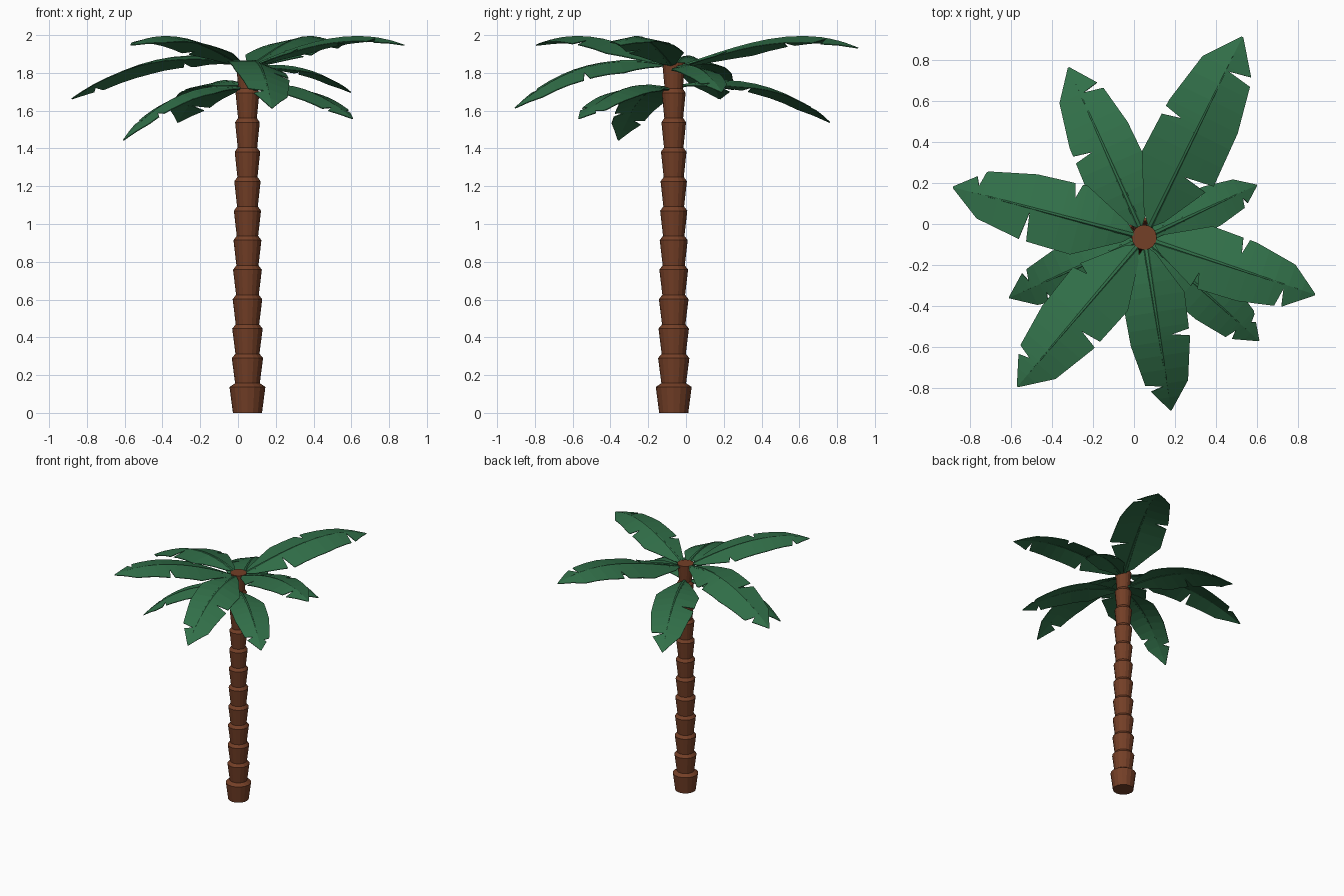
import bpy, bmesh, math
from mathutils import Vector

if "Cube" in bpy.data.objects:
    bpy.data.objects.remove(bpy.data.objects["Cube"])

CX, CY = 0.05, -0.065          # trunk axis


def material(name, rgb):
    m = bpy.data.materials.new(name)
    m.diffuse_color = (*rgb, 1)
    m.use_nodes = True
    m.node_tree.nodes["Principled BSDF"].inputs["Base Color"].default_value = m.diffuse_color
    return m


BROWN = material("bark brown", (0.175, 0.05, 0.02))
GREEN = material("leaf green", (0.031, 0.16, 0.066))


def make_object(name, bm, mat):
    bmesh.ops.recalc_face_normals(bm, faces=bm.faces)
    me = bpy.data.meshes.new(name)
    bm.to_mesh(me)
    bm.free()
    me.materials.append(mat)
    ob = bpy.data.objects.new(name, me)
    bpy.context.collection.objects.link(ob)
    return ob


def loft(bm, rings):
    """Skin a list of vertex-position rings and cap both ends."""
    vs = [[bm.verts.new(p) for p in ring] for ring in rings]
    n = len(vs[0])
    for a, b in zip(vs, vs[1:]):
        for i in range(n):
            j = (i + 1) % n
            bm.faces.new((a[i], a[j], b[j], b[i]))
    bm.faces.new(vs[0][::-1])
    bm.faces.new(vs[-1])


# Trunk: stacked flaring segments
SIDES = 16
profile = [(0.077, 0.0), (0.095, 0.137)]
for i in range(1, 12):
    top = 0.14 + 0.156 * i
    r = 0.085 - 0.0022 * i
    profile += [(r * 0.79, top - 0.139), (r, top - 0.006 if i < 11 else 1.856)]
bm = bmesh.new()
loft(bm, [[(CX + r * math.cos(math.tau * k / SIDES),
            CY + r * math.sin(math.tau * k / SIDES), z) for k in range(SIDES)]
          for r, z in profile])
make_object("trunk", bm, BROWN)

# Leaf outline: half width along the leaf, as fractions of its length
OUTLINE = [(0.06, 0.012), (0.1, 0.05), (0.34, 0.178), (0.6, 0.17),
           (0.84, 0.122), (1.0, 0.0)]
KNOTS = (0.0, 0.35, 0.7, 1.0)


def half_width(s):
    for (a, wa), (b, wb) in zip(OUTLINE, OUTLINE[1:]):
        if s <= b:
            return wa + (wb - wa) * max(0, s - a) / (b - a)
    return 0.0


def height(s, zs):
    """Smooth curve through the four heights at KNOTS."""
    total = 0
    for i, zi in enumerate(zs):
        term = zi
        for j, k in enumerate(KNOTS):
            if j != i:
                term *= (s - k) / (KNOTS[i] - k)
        total += term
    return total


def make_leaf(name, tip_x, tip_y, zs, notches, roll=0.0, droop=0.2):
    d = Vector((tip_x - CX, tip_y - CY, 0))
    length = d.length
    d.normalize()
    n = Vector((-d.y, d.x, 0))

    def point(s, lat):
        p = Vector((CX, CY, 0)) + d * (s * length) + n * lat
        p.z = height(s, zs) - droop * abs(lat) - roll * lat
        return p

    # Blade: two halves with torn notches
    bm = bmesh.new()
    for side in (1, -1):
        stations = {s: half_width(s) for s in
                    (0.06, 0.1, 0.18, 0.26, 0.34, 0.43, 0.52, 0.6, 0.68, 0.76, 0.84, 0.92, 0.995)}
        for ns, at, depth in notches:
            if ns == side:
                stations = {s: w for s, w in stations.items() if abs(s - at) > 0.03}
                stations[at - 0.02] = half_width(at - 0.02)
                stations[at] = half_width(at) * (1 - depth)
                stations[at + 0.02] = half_width(at + 0.02)
        rows = [[bm.verts.new(point(s, side * w * length * f)) for f in (0, 0.5, 1)]
                for s, w in sorted(stations.items())]
        for a, b in zip(rows, rows[1:]):
            for i in (0, 1):
                quad = (a[i], b[i], b[i + 1], a[i + 1])
                bm.faces.new(quad if side < 0 else quad[::-1])
    bmesh.ops.remove_doubles(bm, verts=bm.verts, dist=0.0003)
    blade = make_object(name + "_blade", bm, GREEN)
    mod = blade.modifiers.new("thickness", 'SOLIDIFY')
    mod.thickness = 0.005
    mod.offset = 0

    # Midrib: tapered stalk rooted in the trunk
    bm = bmesh.new()
    rings = []
    for k in range(11):
        s = 0.045 / length + (0.99 - 0.045 / length) * k / 10
        r = 0.013 * (1 - s) + 0.003
        c = point(s, 0)
        rings.append([c + n * (r * math.cos(a)) + Vector((0, 0, 0.6 * r * math.sin(a)))
                      for a in (math.tau * q / 6 for q in range(6))])
    loft(bm, rings)
    make_object(name + "_midrib", bm, GREEN)


L, R = 1, -1
# Top tier: rising leaves
make_leaf("top_leaf_back", 0.53, 0.915, (1.82, 1.935, 1.992, 1.93),
          [(L, 0.55, 0.5), (R, 0.83, 0.9), (R, 0.32, 0.75)])
make_leaf("top_leaf_front", -0.57, -0.795, (1.82, 1.94, 1.992, 1.945),
          [(R, 0.845, 0.6), (L, 0.57, 0.6), (R, 0.33, 0.4)])
make_leaf("top_leaf_right", 0.885, -0.345, (1.82, 1.94, 1.992, 1.945),
          [(L, 0.54, 0.5), (R, 0.82, 0.8), (R, 0.35, 0.5)])
# Middle tier: arching leaves
make_leaf("middle_leaf_left", -0.885, 0.18, (1.83, 1.885, 1.81, 1.66),
          [(R, 0.87, 0.6), (L, 0.59, 0.85), (R, 0.385, 0.4)], roll=-0.1)
make_leaf("middle_leaf_front", 0.18, -0.91, (1.83, 1.86, 1.78, 1.61),
          [(R, 0.855, 0.8), (L, 0.57, 0.6)], roll=0.2)
make_leaf("middle_leaf_right", 0.60, 0.19, (1.82, 1.835, 1.79, 1.695),
          [(R, 0.85, 0.6), (L, 0.55, 0.4)])
# Low tier: drooping leaves
make_leaf("low_leaf_back", -0.32, 0.765, (1.72, 1.755, 1.69, 1.535),
          [(L, 0.53, 0.6), (R, 0.84, 0.85)])
make_leaf("low_leaf_left", -0.61, -0.36, (1.71, 1.715, 1.62, 1.44),
          [(R, 0.83, 0.6), (L, 0.75, 0.5)])
make_leaf("low_leaf_right", 0.61, -0.57, (1.70, 1.73, 1.67, 1.555),
          [(R, 0.84, 0.6), (L, 0.88, 0.4)])
